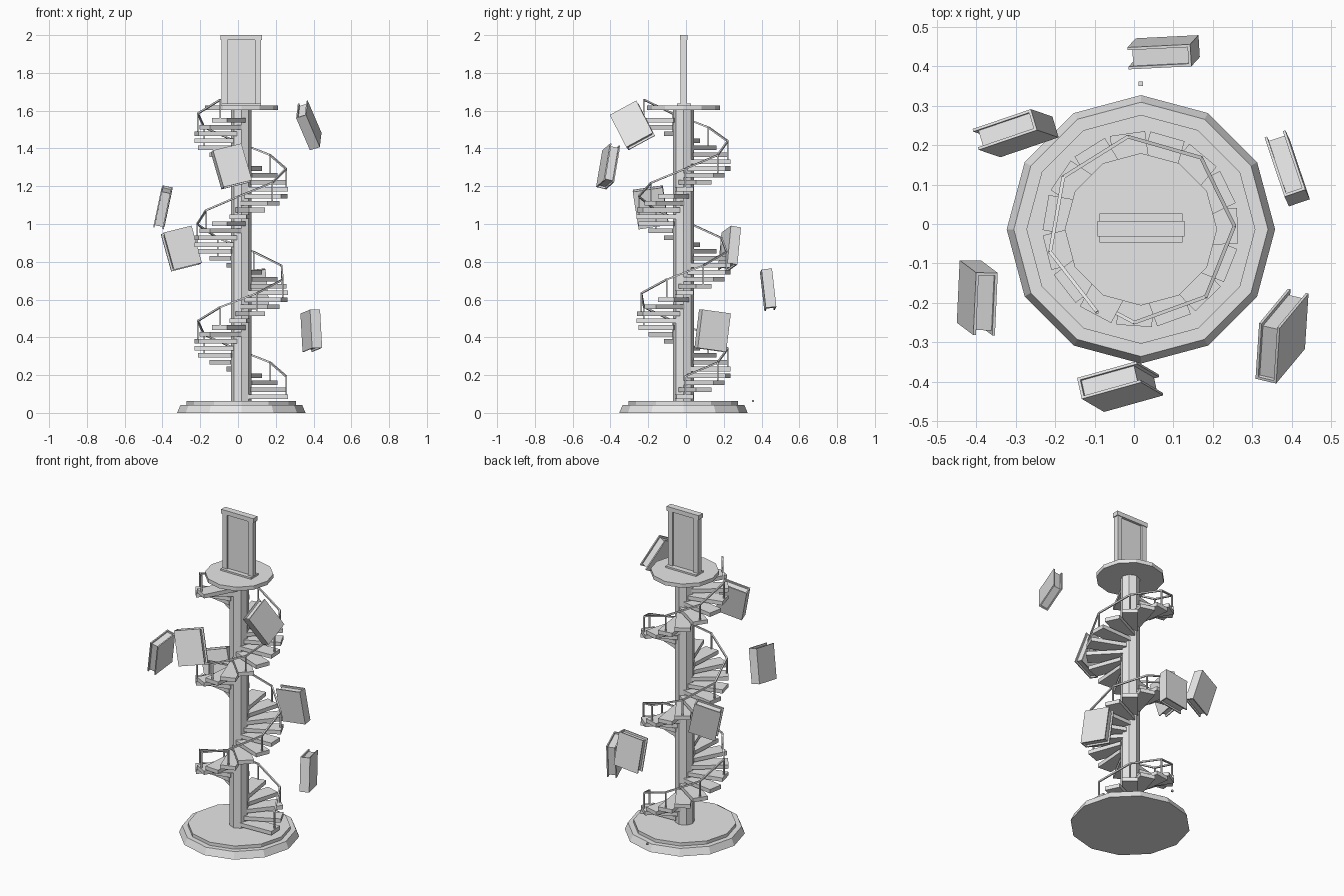
import bpy, math
from mathutils import Vector, Matrix

if "Cube" in bpy.data.objects:
    bpy.data.objects.remove(bpy.data.objects["Cube"])

CX, CY = 0.0175, -0.0135          # axis of the staircase
grey = bpy.data.materials.new("pale_grey")
grey.diffuse_color = (0.8, 0.8, 0.8, 1)
grey.use_nodes = True
grey.node_tree.nodes["Principled BSDF"].inputs["Base Color"].default_value = grey.diffuse_color


def finish(name):
    ob = bpy.context.object
    ob.name = name
    ob.data.materials.append(grey)
    return ob


def box(name, size, matrix):
    bpy.ops.mesh.primitive_cube_add(size=1)
    ob = finish(name)
    ob.data.transform(matrix @ Matrix.Diagonal((*size, 1)))
    return ob


def box_at(name, x0, x1, y0, y1, z0, z1):
    mid = Vector(((x0 + x1) / 2, (y0 + y1) / 2, (z0 + z1) / 2))
    return box(name, (x1 - x0, y1 - y0, z1 - z0), Matrix.Translation(mid))


def disc(name, sides, r0, r1, z0, z1):
    bpy.ops.mesh.primitive_cone_add(vertices=sides, radius1=r0, radius2=r1,
                                    depth=z1 - z0, location=(CX, CY, (z0 + z1) / 2))
    return finish(name)


def bar(name, a, b, width):
    d = b - a
    turn = d.to_track_quat('Z', 'Y').to_matrix().to_4x4()
    return box(name, (width, width, d.length), Matrix.Translation((a + b) / 2) @ turn)


# Plinth, column and landing
disc("plinth_lower", 12, 0.34, 0.322, 0, 0.042)
disc("plinth_upper", 12, 0.29, 0.29, 0.042, 0.062)
disc("column", 8, 0.055, 0.055, 0.062, 1.605)
disc("landing", 12, 0.193, 0.193, 1.603, 1.627)
box_at("pebble", 0.012, 0.023, 0.35, 0.361, 0.057, 0.068)

# Door on the landing
box_at("threshold", -0.088, 0.123, -0.047, 0.026, 1.627, 1.637)
for x in (-0.087, 0.09):
    box_at("door_jamb", x, x + 0.032, -0.029, 0.004, 1.627, 1.973)
box_at("door_panel", -0.056, 0.091, -0.018, -0.007, 1.637, 1.973)
box_at("door_lintel", -0.093, 0.128, -0.032, 0.008, 1.973, 2.0)

# Spiral treads, with a post on every second one and a rail joining the posts
RISE, TURN, STEPS = 0.0366, math.radians(24), 41
last = None
for i in range(STEPS):
    a = math.radians(2) + TURN * i
    z = 0.086 + RISE * i
    spin = Matrix.Translation((CX, CY, z)) @ Matrix.Rotation(a, 4, 'Z')
    box("tread", (0.21, 0.09, 0.024), spin @ Matrix.Translation((0.14, 0, 0)))
    if i % 2 == 0:
        foot = spin @ Vector((0.237, 0, 0))
        top = foot + Vector((0, 0, 0.108))
        bar("rail_post", foot, top, 0.008)
        if last:
            bar("handrail", last, top, 0.009)
        last = top


# Floating books: pages between two covers, closed by a spine
def book(centre, spine_dir, up):
    u = Vector(up).normalized()
    s = Vector(spine_dir)
    s = (s - u * s.dot(u)).normalized()
    n = s.cross(u)
    m = Matrix((n, s, u)).transposed().to_4x4()
    m.translation = Vector(centre)
    T, W, H, c = 0.056, 0.16, 0.205, 0.007
    for side in (-1, 1):
        box("book_cover", (c, W, H), m @ Matrix.Translation((side * (T - c) / 2, 0, 0)))
    box("book_spine", (T - 2 * c, c, H), m @ Matrix.Translation((0, (W - c) / 2, 0)))
    box("book_pages", (T - 2 * c, W - 0.018, H - 0.022), m @ Matrix.Translation((0, 0.002, 0)))


book((0.388, 0.141, 0.435), (0.055, -0.163, 0.02), (-0.012, 0.026, 0.216))
book((0.075, 0.435, 0.652), (0.165, 0.008, 0.02), (-0.022, -0.024, 0.21))
book((-0.300, 0.230, 0.870), (0.15, 0.053, 0.048), (-0.053, 0.018, 0.19))
book((-0.397, -0.187, 1.088), (0.01, 0.153, 0.037), (0.04, -0.03, 0.19))
book((-0.035, -0.412, 1.305), (-0.158, -0.045, -0.042), (-0.058, 0.034, 0.2))
book((0.375, -0.284, 1.522), (-0.01, -0.148, -0.079), (-0.075, -0.09, 0.175))
